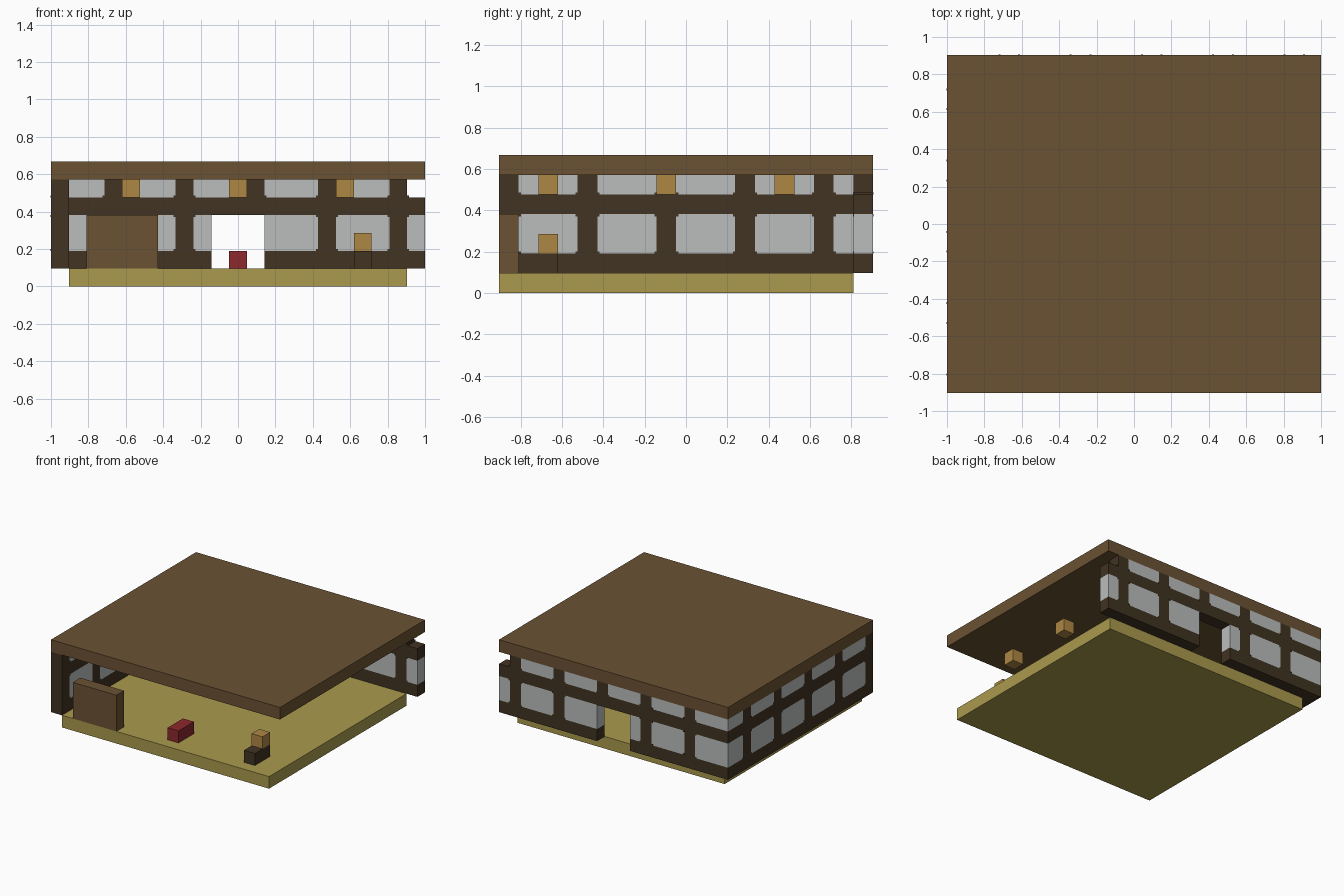
import bpy
import bmesh
from mathutils import Matrix, Vector

cube = bpy.data.objects.get("Cube")
if cube:
    bpy.data.objects.remove(cube, do_unlink=True)

U = 2 / 21                          # one building block
ORIGIN = Vector((10.5, 9.5, 0))     # block coordinates of the model centre


def material(name, rgb):
    """Flat material from 0-255 display values."""
    lin = [((c / 255 + 0.055) / 1.055) ** 2.4 for c in rgb] + [1]
    mat = bpy.data.materials.new(name)
    mat.use_nodes = True
    mat.diffuse_color = lin
    mat.node_tree.nodes["Principled BSDF"].inputs["Base Color"].default_value = lin
    return mat


BROWN = material("brown wood", (107, 82, 51))
DARK = material("dark timber", (65, 51, 34))
GLASS = material("pale glass", (187, 190, 189))
STRAW = material("straw mat", (170, 154, 77))
AMBER = material("amber lantern", (175, 135, 68))
RED = material("red cushion", (140, 40, 45))


def boxes(name, mat, spans):
    """One object made of boxes, each given as (low corner, high corner) in blocks."""
    bm = bmesh.new()
    for low, high in spans:
        low, high = Vector(low), Vector(high)
        centre = ((low + high) / 2 - ORIGIN) * U
        size = Matrix.Diagonal(((high - low) * U).to_4d())
        bmesh.ops.create_cube(bm, size=1, matrix=Matrix.Translation(centre) @ size)
    mesh = bpy.data.meshes.new(name)
    bm.to_mesh(mesh)
    bm.free()
    mesh.materials.append(mat)
    obj = bpy.data.objects.new(name, mesh)
    bpy.context.collection.objects.link(obj)
    return obj


def wall(name, place, rails, posts, panes):
    """Timber frame with glass; place(a, b, z0, z1, proud) maps a run along the wall."""
    frame = [place(*rail, 0) for rail in rails]
    frame += [place(a, a + 1, z0, z1, 0) for a, z0, z1 in posts]
    boxes(name + "_frame", DARK, frame)
    boxes(name + "_glass", GLASS, [place(*pane, 0) for pane in panes])
    # small corner blocks where a post meets a rail
    c = 0.11
    brackets = []
    for a, z0, z1 in posts:
        levels = [z0] if z0 == 5 else [z0, z1 - c]
        starts = [a + 1] if a == 0 else [a - c, a + 1]
        brackets += [place(s, s + c, z, z + c, 0.015) for s in starts for z in levels]
    boxes(name + "_brackets", DARK, brackets)


# Floor and roof
boxes("floor", STRAW, [((1, 0, 0), (20, 18, 1))])
boxes("roof", BROWN, [((0, 0, 6), (21, 19, 7))])


# Back wall, with a doorway and a missing upper end block
def along_back(a, b, z0, z1, proud):
    return (a, 18 - proud, z0), (b, 19 + proud, z1)


back_posts = [3, 7, 11, 15, 19]
wall("back_wall", along_back,
     rails=[(0, 9, 1, 2), (12, 21, 1, 2), (0, 21, 4, 5)],
     posts=[(a, 5, 6) for a in back_posts] + [(a, 2, 4) for a in back_posts if a != 11],
     panes=[(a - 3, a, 5, 6) for a in back_posts]
     + [(a - 3, a, 2, 4) for a in back_posts if a != 11]
     + [(8, 9, 2, 4), (20, 21, 2, 4)])


# Side wall
def along_side(a, b, z0, z1, proud):
    return (-proud, a, z0), (1 + proud, b, z1)


side_posts = range(0, 17, 4)
wall("side_wall", along_side,
     rails=[(0, 18, 1, 2), (0, 18, 4, 5)],
     posts=[(a, z0, z1) for a in side_posts for z0, z1 in ((2, 4), (5, 6))],
     panes=[(a + 1, min(a + 4, 18), z0, z1)
            for a in side_posts for z0, z1 in ((2, 4), (5, 6))])

# Hanging lanterns in a regular grid under the roof
boxes("ceiling_lanterns", AMBER,
      [((x, y, 5), (x + 1, y + 1, 6)) for x in (4, 10, 16) for y in (2, 8, 14)])

# Furniture
boxes("front_screen", BROWN, [((2, 0, 1), (6, 1, 4))])
boxes("cushion", RED, [((10, 1, 1), (11, 3, 2))])
boxes("low_table", DARK, [((17, 1, 1), (18, 3, 2))])
boxes("table_lantern", AMBER, [((17, 2, 2), (18, 3, 3))])
